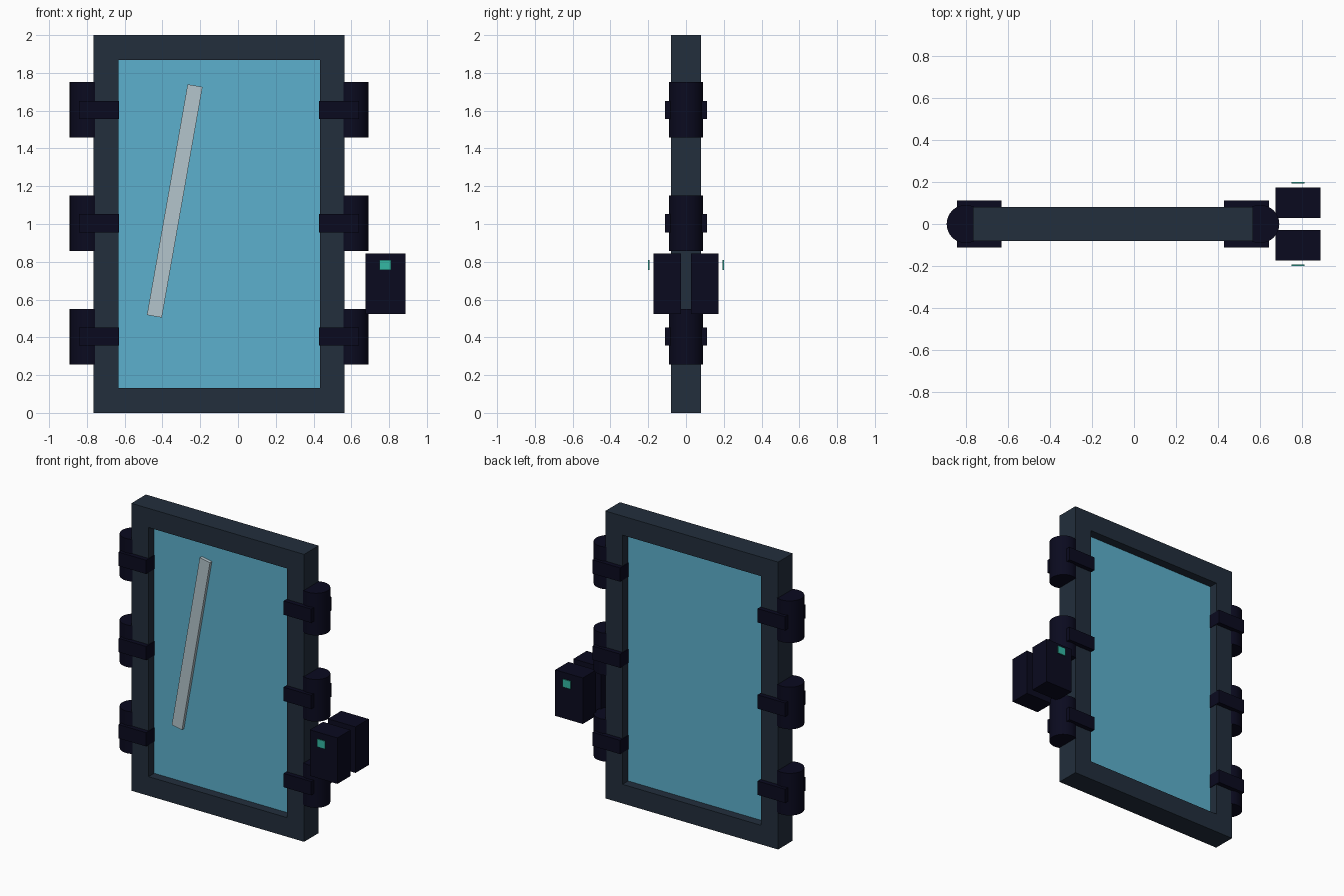
import bpy
import bmesh
import math
from mathutils import Matrix

old = bpy.data.objects.get("Cube")
if old:
    bpy.data.objects.remove(old, do_unlink=True)


def material(name, rgb):
    """Flat material from display colour values, converted to linear."""
    lin = [((c / 255 + 0.055) / 1.055) ** 2.4 if c > 10 else c / 255 / 12.92 for c in rgb]
    mat = bpy.data.materials.new(name)
    mat.use_nodes = True
    mat.diffuse_color = (*lin, 1)
    bsdf = mat.node_tree.nodes["Principled BSDF"]
    bsdf.inputs["Base Color"].default_value = (*lin, 1)
    bsdf.inputs["Roughness"].default_value = 0.7
    return mat


SLATE = material("slate frame", (34, 46, 60))
NAVY = material("dark navy", (10, 10, 31))
GLASS = material("blue glass", (92, 176, 205))
SHINE = material("pale grey", (180, 197, 204))
TEAL = material("teal light", (52, 184, 164))


def finish(name, bm, mat):
    bmesh.ops.recalc_face_normals(bm, faces=bm.faces)
    mesh = bpy.data.meshes.new(name)
    bm.to_mesh(mesh)
    bm.free()
    mesh.materials.append(mat)
    obj = bpy.data.objects.new(name, mesh)
    bpy.context.collection.objects.link(obj)
    return obj


def box(name, centre, size, mat, tilt=0):
    bm = bmesh.new()
    bmesh.ops.create_cube(bm, size=1, matrix=Matrix.Diagonal((*size, 1)))
    obj = finish(name, bm, mat)
    obj.location = centre
    obj.rotation_euler.y = tilt
    return obj


def cylinder(name, centre, radius, height, mat):
    bm = bmesh.new()
    bmesh.ops.create_cone(bm, cap_ends=True, segments=32, radius1=radius,
                          radius2=radius, depth=height)
    obj = finish(name, bm, mat)
    obj.location = centre
    bpy.ops.object.select_all(action="DESELECT")
    obj.select_set(True)
    bpy.context.view_layer.objects.active = obj
    bpy.ops.object.shade_smooth_by_angle(angle=math.radians(35))
    return obj


# Door frame: a rectangular ring given thickness
MID = -0.1
bm = bmesh.new()
loops = []
for half_w, half_h in ((0.665, 1.0), (0.533, 0.867)):
    loops.append([bm.verts.new((MID + sx * half_w, 0, 1 + sz * half_h))
                  for sx, sz in ((-1, -1), (1, -1), (1, 1), (-1, 1))])
outer, inner = loops
for i in range(4):
    j = (i + 1) % 4
    bm.faces.new((outer[i], outer[j], inner[j], inner[i]))
frame = finish("door_frame", bm, SLATE)
thick = frame.modifiers.new("thickness", "SOLIDIFY")
thick.thickness = 0.16
thick.offset = 0

# Glass pane with a slanted shine bar on its front
box("glass_pane", (MID, 0, 1), (1.07, 0.036, 1.74), GLASS)
box("shine_bar", (-0.335, -0.028, 1.122), (0.08, 0.024, 1.24), SHINE, math.radians(10))

# Three hinges with straps on each side
for side, label in ((1, "left"), (-1, "right")):
    for level, z in (("lower", 0.404), ("middle", 1.004), ("upper", 1.604)):
        cylinder(f"{label}_{level}_hinge", (MID + side * 0.7, 0, z), 0.091, 0.293, NAVY)
        box(f"{label}_{level}_strap", (MID + side * 0.635, 0, z),
            (0.212, 0.223, 0.096), NAVY)

# Lock boxes, front and back, each with a floating status light
for side, label in ((-1, "front"), (1, "back")):
    box(f"{label}_lock_box", (0.78, side * 0.1, 0.684), (0.212, 0.145, 0.32), NAVY)
    box(f"{label}_lock_light", (0.78, side * 0.196, 0.783), (0.06, 0.008, 0.055), TEAL)
